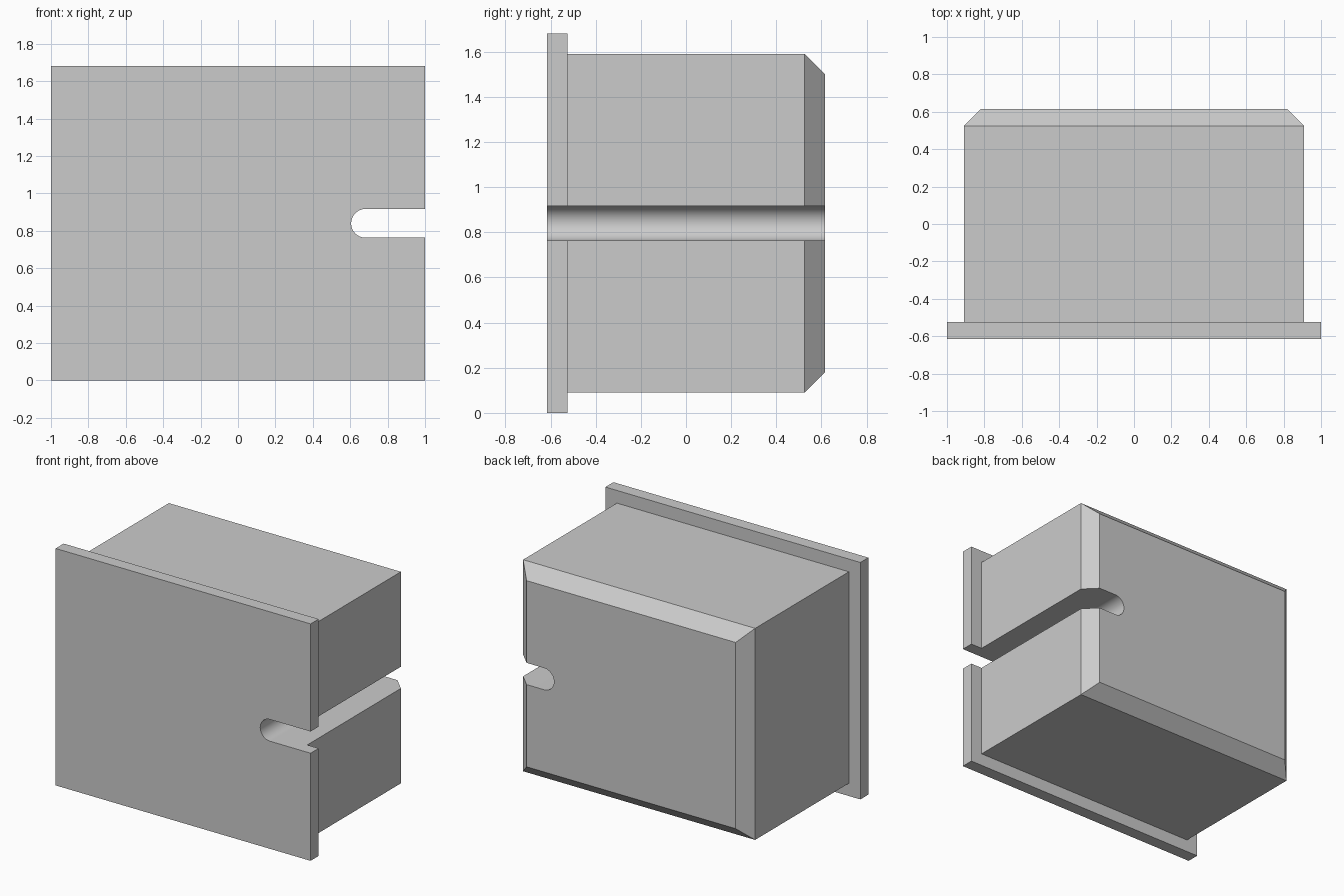
import bpy
import bmesh
import math

cube = bpy.data.objects.get("Cube")
if cube:
    bpy.data.objects.remove(cube, do_unlink=True)

WIDTH, DEPTH, HEIGHT = 2.0, 1.23, 1.68
STEP = 0.09                      # flange thickness, overhang and chamfer
MID = HEIGHT / 2
SLOT_R, SLOT_X = 0.077, 0.682    # slot radius and centre of its round end

grey = bpy.data.materials.new("plain grey")
grey.use_nodes = True
colour = (0.6, 0.6, 0.6, 1)
grey.diffuse_color = colour
grey.node_tree.nodes["Principled BSDF"].inputs["Base Color"].default_value = colour


def loft(name, rings):
    """Solid skinned through a list of matching point rings, capped at both ends."""
    bm = bmesh.new()
    loops = [[bm.verts.new(p) for p in ring] for ring in rings]
    for a, b in zip(loops, loops[1:]):
        for i in range(len(a)):
            j = (i + 1) % len(a)
            bm.faces.new((a[i], a[j], b[j], b[i]))
    bm.faces.new(loops[0])
    bm.faces.new(loops[-1])
    bmesh.ops.recalc_face_normals(bm, faces=bm.faces)
    mesh = bpy.data.meshes.new(name)
    bm.to_mesh(mesh)
    bm.free()
    mesh.materials.append(grey)
    obj = bpy.data.objects.new(name, mesh)
    bpy.context.collection.objects.link(obj)
    return obj


def rectangle(y, inset):
    w, h = WIDTH / 2 - inset, MID - inset
    return [(sx * w, y, MID + sz * h)
            for sx, sz in ((-1, -1), (1, -1), (1, 1), (-1, 1))]


# Flanged block: front plate, stepped-in body, chamfered back edge
front, back = -DEPTH / 2, DEPTH / 2
block = loft("flanged_block", [
    rectangle(front, 0),
    rectangle(front + STEP, 0),
    rectangle(front + STEP, STEP),
    rectangle(back - STEP, STEP),
    rectangle(back, 2 * STEP),
])

# Round-ended slot running front to back through the left side
SEGMENTS = 32
outline = [(1.2, MID + SLOT_R)]
for i in range(SEGMENTS + 1):
    a = math.pi / 2 + math.pi * i / SEGMENTS
    outline.append((SLOT_X + SLOT_R * math.cos(a), MID + SLOT_R * math.sin(a)))
outline.append((1.2, MID - SLOT_R))
cutter = loft("slot_cutter", [[(x, y, z) for x, z in outline] for y in (-1, 1)])
cutter.hide_render = True

cut = block.modifiers.new("slot", "BOOLEAN")
cut.operation = "DIFFERENCE"
cut.solver = "EXACT"
cut.object = cutter

bpy.ops.object.select_all(action="DESELECT")
block.select_set(True)
bpy.context.view_layer.objects.active = block
bpy.ops.object.modifier_apply(modifier=cut.name)
bpy.data.objects.remove(cutter, do_unlink=True)

# Smooth slot end, crisp edges elsewhere
bpy.ops.object.shade_smooth_by_angle(angle=math.radians(30))
